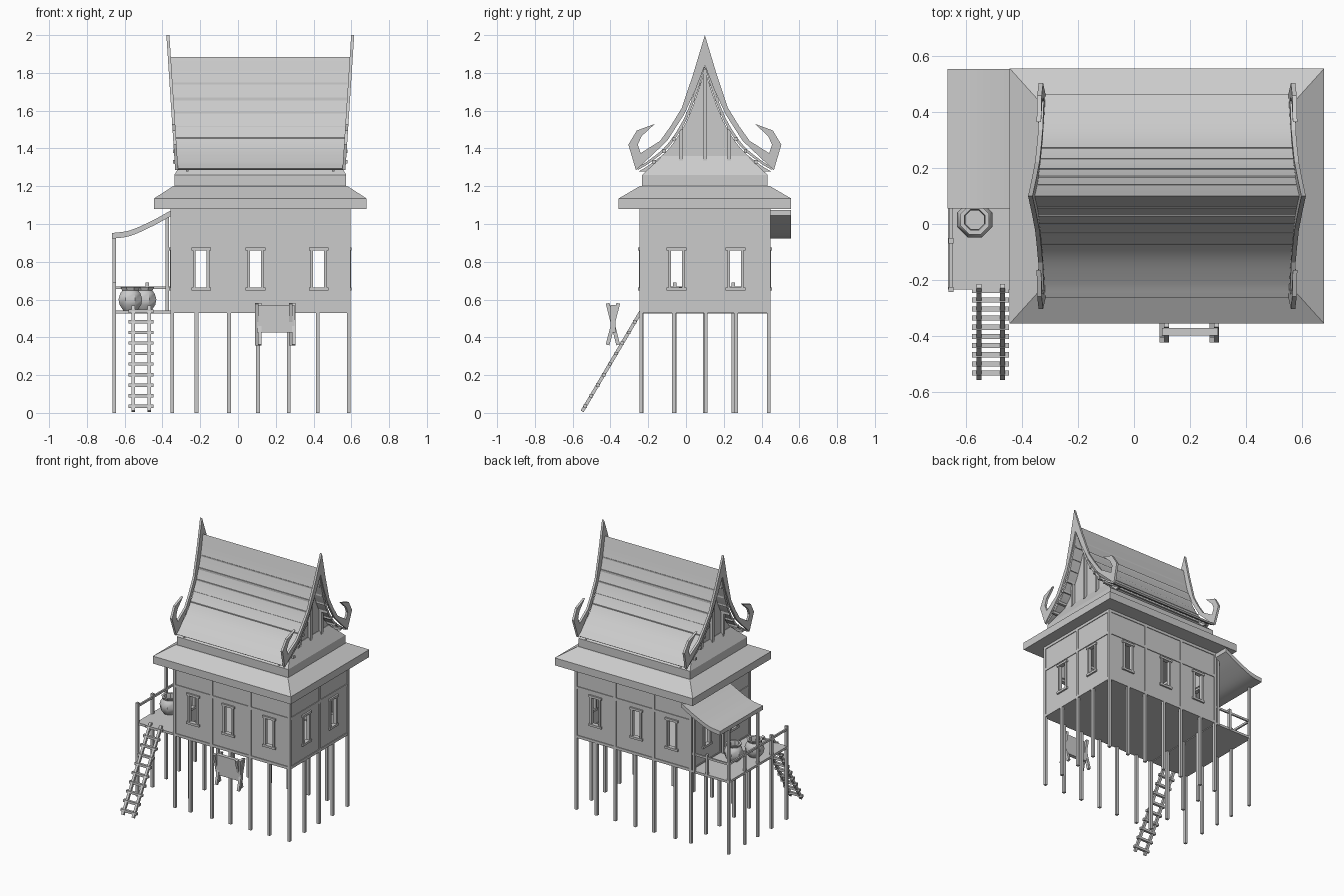
import bpy, bmesh, math
from mathutils import Vector

if "Cube" in bpy.data.objects:
    bpy.data.objects.remove(bpy.data.objects["Cube"], do_unlink=True)

grey = bpy.data.materials.new("plain grey")
grey.use_nodes = True
grey.diffuse_color = (0.6, 0.6, 0.6, 1)
grey.node_tree.nodes["Principled BSDF"].inputs["Base Color"].default_value = (0.6, 0.6, 0.6, 1)

CX, CY = 0.118, 0.1          # house centre
X0, X1, Y0, Y1 = -0.348, 0.586, -0.237, 0.438   # corner post centres
FLOOR, EAVE = 0.53, 1.08


def finish(name, bm, smooth=False):
    bmesh.ops.recalc_face_normals(bm, faces=bm.faces)
    mesh = bpy.data.meshes.new(name)
    bm.to_mesh(mesh)
    bm.free()
    mesh.materials.append(grey)
    obj = bpy.data.objects.new(name, mesh)
    bpy.context.collection.objects.link(obj)
    if smooth:
        bpy.ops.object.select_all(action='DESELECT')
        obj.select_set(True)
        bpy.context.view_layer.objects.active = obj
        bpy.ops.object.shade_smooth_by_angle(angle=math.radians(40))
    return obj


def add_box(bm, lo, hi):
    verts = bmesh.ops.create_cube(bm, size=1)["verts"]
    for v in verts:
        v.co = [l + (c + 0.5) * (h - l) for l, h, c in zip(lo, hi, v.co)]


def add_bar(bm, a, b, w, d):
    """Rectangular bar between two points, w wide along x where possible."""
    a, b = Vector(a), Vector(b)
    axis = (b - a).normalized()
    side = Vector((1, 0, 0)) if abs(axis.x) < 0.9 else Vector((0, 1, 0))
    up = axis.cross(side).normalized()
    rings = [[bm.verts.new(p + side * i * w / 2 + up * j * d / 2)
              for i, j in ((-1, -1), (1, -1), (1, 1), (-1, 1))] for p in (a, b)]
    skin(bm, rings)


def skin(bm, rings):
    """Join closed rings of vertices and cap both ends."""
    n = len(rings[0])
    for r, s in zip(rings, rings[1:]):
        for i in range(n):
            bm.faces.new((r[i], r[(i + 1) % n], s[(i + 1) % n], s[i]))
    bm.faces.new(rings[0])
    bm.faces.new(rings[-1])


def smooth_curve(pts, steps=5):
    """Catmull-Rom curve through 2D points."""
    p = [Vector(q) for q in pts]
    p = [2 * p[0] - p[1]] + p + [2 * p[-1] - p[-2]]
    out = []
    for a, b, c, d in zip(p, p[1:], p[2:], p[3:]):
        for k in range(steps):
            t = k / steps
            out.append(0.5 * (2 * b + (c - a) * t + (2 * a - 5 * b + 4 * c - d) * t * t
                              + (3 * b - a - 3 * c + d) * t ** 3))
    return out + [p[-2]]


def boxes(name, items):
    bm = bmesh.new()
    for lo, hi in items:
        add_box(bm, lo, hi)
    return finish(name, bm)


# Stilts: corner and bay posts run up the walls, the others stop at the floor
xs = [X0, -0.22, -0.047, 0.106, 0.269, 0.422, X1]
ys = [Y0, -0.063, 0.105, 0.264, Y1]
posts = []
for i, x in enumerate(xs):
    for j, y in enumerate(ys):
        if i in (0, len(xs) - 1) or j in (0, len(ys) - 1):
            top = EAVE if i % 2 == 0 and j % 2 == 0 else FLOOR
            posts.append(((x - 0.01, y - 0.01, 0), (x + 0.01, y + 0.01, top)))
boxes("stilt_posts", posts)
boxes("house_floor", [((X0, Y0, FLOOR), (X1, Y1, FLOOR + 0.015))])

# Walls with window openings, frames and horizontal beams
OW, Z_LO, Z_HI = 0.03, 0.665, 0.86
walls, frames, beams = [], [], []


def wall(axis, pos, start, end, centres):
    def slab(store, u0, u1, z0, z1, half):
        lo, hi = [u0, pos - half], [u1, pos + half]
        if axis == "y":
            lo.reverse(), hi.reverse()
        store.append(((*lo, z0), (*hi, z1)))
    edges = [start] + [c + s * OW for c in centres for s in (-1, 1)] + [end]
    for a, b in zip(edges[::2], edges[1::2]):
        slab(walls, a, b, FLOOR, EAVE, 0.004)
    for c in centres:
        slab(walls, c - OW, c + OW, FLOOR, Z_LO, 0.004)
        slab(walls, c - OW, c + OW, Z_HI, EAVE, 0.004)
        for s in (-1, 1):
            slab(frames, c + s * 0.036 - 0.007, c + s * 0.036 + 0.007, Z_LO, Z_HI, 0.013)
        slab(frames, c - 0.052, c + 0.052, Z_LO - 0.016, Z_LO, 0.016)
        slab(frames, c - 0.052, c + 0.052, Z_HI, Z_HI + 0.016, 0.016)
    for z in (FLOOR + 0.01, 0.9, EAVE - 0.01):
        slab(beams, start, end, z - 0.01, z + 0.01, 0.009)


for y in (Y0, Y1):
    wall("x", y, X0, X1, (-0.195, 0.093, 0.427))
for x in (X0, X1):
    wall("y", x, Y0, Y1, (-0.05, 0.262))
boxes("walls", walls)
boxes("window_frames", frames)
boxes("wall_beams", beams)

# Skirt roof around the top of the walls
bm = bmesh.new()
rings = []
for hx, hy, z in ((0.563, 0.457, EAVE), (0.563, 0.457, 1.135), (0.462, 0.345, 1.2)):
    rings.append([bm.verts.new((CX + sx * hx, CY + sy * hy, z))
                  for sx, sy in ((-1, -1), (1, -1), (1, 1), (-1, 1))])
skin(bm, rings)
finish("skirt_roof", bm)

# Small sloped ledge below each gable
bm = bmesh.new()
rings = []
for hx, hy, z in ((0.455, 0.332, 1.2), (0.455, 0.332, 1.26), (0.395, 0.225, 1.36)):
    rings.append([bm.verts.new((CX + sx * hx, CY + sy * hy, z))
                  for sx, sy in ((-1, -1), (1, -1), (1, 1), (-1, 1))])
skin(bm, rings)
finish("gable_ledge", bm)


# Main roof: concave profile whose ends lean outwards with height
def half_length(z):
    return 0.443 + 0.065 * (z - 1.29)


slope = smooth_curve([(0.365, 1.295), (0.3, 1.335), (0.2, 1.42), (0.11, 1.56), (0.045, 1.73), (0, 1.885)])
lower = [(max(y - 0.012, 0), z - (0.008 if y else 0.04)) for y, z in slope]
outer = [(-y, z) for y, z in slope] + [(y, z) for y, z in reversed(slope[:-1])]
inner = [(y, z) for y, z in lower[:-1]] + [(0, 1.845)] + [(-y, z) for y, z in reversed(lower[:-1])]
bm = bmesh.new()
skin(bm, [[bm.verts.new((CX + s * half_length(z), CY + y, z)) for y, z in outer + inner]
          for s in (-1, 1)])
finish("main_roof", bm, smooth=True)

# Gable panels with vertical battens, and purlin ends
bm = bmesh.new()
gable = [(-y, z) for y, z in lower] + [(y, z) for y, z in reversed(lower[:-1])]
for s in (-1, 1):
    skin(bm, [[bm.verts.new((CX + s * x, CY + y, z - 0.01)) for y, z in gable] for x in (0.38, 0.392)])
finish("gable_panels", bm)
battens, purlins = [], []
for s in (-1, 1):
    for dy, top in ((-0.127, 1.51), (0, 1.82), (0.127, 1.51)):
        x = CX + s * 0.4
        battens.append(((x - 0.012, CY + dy - 0.01, 1.335), (x + 0.012, CY + dy + 0.01, top)))
    for y, z in ((0.27, 1.33), (0.215, 1.385), (0.165, 1.45), (0.125, 1.51), (0.09, 1.585), (0.062, 1.66), (0.033, 1.74)):
        purlins.append(((CX - 0.462, CY + s * y - 0.009, z - 0.009),
                        (CX + 0.462, CY + s * y + 0.009, z + 0.009)))
boxes("gable_battens", battens)
boxes("purlins", purlins)

# Bargeboards: half outline with upturned hook, mirrored about the ridge
board_out = [(0, 2.0), (0.06, 1.8), (0.122, 1.615), (0.18, 1.52), (0.237, 1.44), (0.34, 1.375)]
hook = [(0.355, 1.42), (0.335, 1.465), (0.265, 1.53), (0.36, 1.495), (0.405, 1.42), (0.365, 1.285)]
board_in = [(0.29, 1.355), (0.2, 1.44), (0.11, 1.58), (0.05, 1.71), (0, 1.84)]
half = board_out + hook + board_in
outline = half + [(-y, z) for y, z in reversed(half[1:-1])]
bm = bmesh.new()
for s in (-1, 1):
    rings = [[bm.verts.new((CX + s * (half_length(z) + t), CY + y, z)) for y, z in outline]
             for t in (-0.008, 0.008)]
    skin(bm, rings)
finish("bargeboards", bm)

# Porch deck, posts and railing
PX = -0.655
boxes("porch_deck", [((-0.665, -0.235, 0.525), (-0.35, 0.445, 0.542))])
parts = []
for x, y, z0, z1 in ((PX, -0.235, 0, 0.69), (PX, -0.06, 0, 0.69), (PX, 0.1, 0, 0.94), (PX, 0.25, 0, 0.69),
                     (PX, Y1, 0, 0.94), (-0.375, Y1, FLOOR, 1.04), (-0.375, 0.1, FLOOR, 1.04),
                     (-0.48, Y1, 0.53, 0.69)):
    parts.append(((x - 0.009, y - 0.009, z0), (x + 0.009, y + 0.009, z1)))
boxes("porch_posts", parts)
boxes("porch_rails", [((PX - 0.006, -0.235, 0.655), (PX + 0.006, Y1, 0.67)),
                      ((PX, Y1 - 0.006, 0.655), (-0.36, Y1 + 0.006, 0.67))])

# Porch roof: sagging sheet
sheet = smooth_curve([(-0.35, 1.075), (-0.45, 1.02), (-0.57, 0.967), (-0.667, 0.952)])
section = sheet + [Vector((x, z - 0.03)) for x, z in reversed(sheet)]
bm = bmesh.new()
skin(bm, [[bm.verts.new((x, y, z)) for x, z in section] for y in (0.055, 0.555)])
finish("porch_roof", bm, smooth=True)

# Ladder
bm = bmesh.new()
foot, head = Vector((0, -0.55, 0.008)), Vector((0, -0.222, 0.565))
for x in (-0.555, -0.47):
    add_bar(bm, foot + Vector((x, 0, 0)), head + Vector((x, 0, 0)), 0.018, 0.018)
for k in range(10):
    p = foot.lerp(head, 0.05 + k * 0.1)
    add_bar(bm, p + Vector((-0.58, 0, 0)), p + Vector((-0.448, 0, 0)), 0.018, 0.018)
finish("ladder", bm)

# Water pots: eight-sided turned profile with an open mouth
profile = [(0.04, 0), (0.062, 0.03), (0.068, 0.06), (0.058, 0.09), (0.046, 0.106), (0.056, 0.125), (0.04, 0.125), (0.036, 0.1), (0.045, 0.03)]
for name, px, py in (("water_pot_front", -0.57, 0.015), ("water_pot_back", -0.495, 0.15)):
    bm = bmesh.new()
    skin(bm, [[bm.verts.new((px + r * math.cos(a), py + r * math.sin(a), 0.542 + z))
               for a in (math.tau * (k + 0.5) / 8 for k in range(8))] for r, z in profile])
    finish(name, bm, smooth=True)

# Hanging panel held between crossed bars
bm = bmesh.new()
for x in (0.108, 0.288):
    for s in (-1, 1):
        add_bar(bm, (x + s * 0.008, -0.387 - s * 0.028, 0.36), (x + s * 0.008, -0.387 + s * 0.028, 0.58), 0.018, 0.02)
finish("crossed_bars", bm)
boxes("hanging_panel", [((0.1, -0.4, 0.425), (0.3, -0.373, 0.572))])
